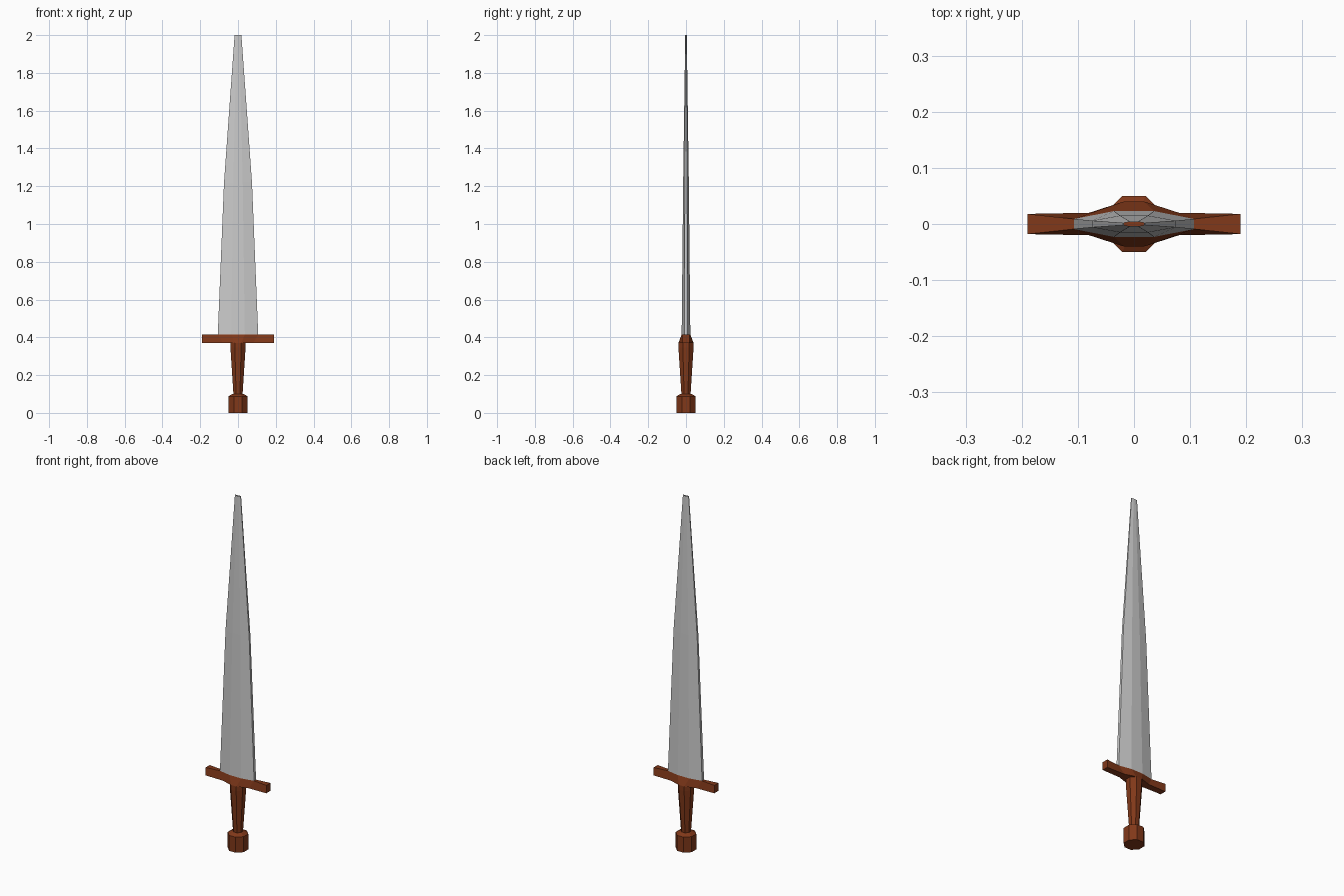
import bpy

if "Cube" in bpy.data.objects:
    bpy.data.objects.remove(bpy.data.objects["Cube"])

brown = bpy.data.materials.new("brown")
brown.diffuse_color = (0.22, 0.04, 0.01, 1)
brown.use_nodes = True
brown.node_tree.nodes["Principled BSDF"].inputs["Base Color"].default_value = brown.diffuse_color


def octagon(hx, hy, cx, cy, z):
    """Eight-sided ring: half sizes hx, hy with corner cuts starting at cx, cy."""
    return [(hx, -cy, z), (hx, cy, z), (cx, hy, z), (-cx, hy, z),
            (-hx, cy, z), (-hx, -cy, z), (-cx, -hy, z), (cx, -hy, z)]


def regular(r, z):
    return octagon(r, r, r * 0.414, r * 0.414, z)


def loft(name, rings, material=None, caps=(True, True)):
    n = len(rings[0])
    verts = [p for ring in rings for p in ring]
    faces = []
    for k in range(len(rings) - 1):
        for i in range(n):
            j = (i + 1) % n
            faces.append((k * n + i, k * n + j, (k + 1) * n + j, (k + 1) * n + i))
    if caps[0]:
        faces.append(tuple(reversed(range(n))))
    if caps[1]:
        faces.append(tuple(range(len(verts) - n, len(verts))))
    mesh = bpy.data.meshes.new(name)
    mesh.from_pydata(verts, [], faces)
    ob = bpy.data.objects.new(name, mesh)
    bpy.context.collection.objects.link(ob)
    if material:
        mesh.materials.append(material)
    return ob


# pommel and tapered grip
loft("pommel", [regular(0.05, 0), regular(0.05, 0.088), regular(0.03, 0.1)], brown)
loft("grip", [regular(0.024, 0.095), regular(0.04, 0.345), regular(0.04, 0.37)],
     brown, (False, False))

# guard centre, flattening from the grip to the blade root
loft("guard_centre", [octagon(0.08, 0.04, 0.018, 0.02, 0.37),
                      octagon(0.107, 0.023, 0.036, 0.009, 0.415)], brown)

# guard arms
for side, s in (("right", 1), ("left", -1)):
    inner = [(s * 0.08, -0.02, 0.37), (s * 0.08, 0.02, 0.37),
             (s * 0.107, 0.009, 0.415), (s * 0.107, -0.009, 0.415)]
    outer = [(s * 0.19, -0.018, 0.37), (s * 0.19, 0.018, 0.37),
             (s * 0.19, 0.018, 0.415), (s * 0.19, -0.018, 0.415)]
    rings = [inner, outer]
    if s < 0:
        rings = [r[::-1] for r in rings]
    loft(side + "_guard_arm", rings, brown, (False, True))

# blade, open at the blunt tip
loft("blade", [octagon(0.107, 0.023, 0.036, 0.009, 0.415),
               octagon(0.074, 0.015, 0.025, 0.006, 1.22),
               octagon(0.018, 0.004, 0.007, 0.002, 2.0)], None, (False, False))
